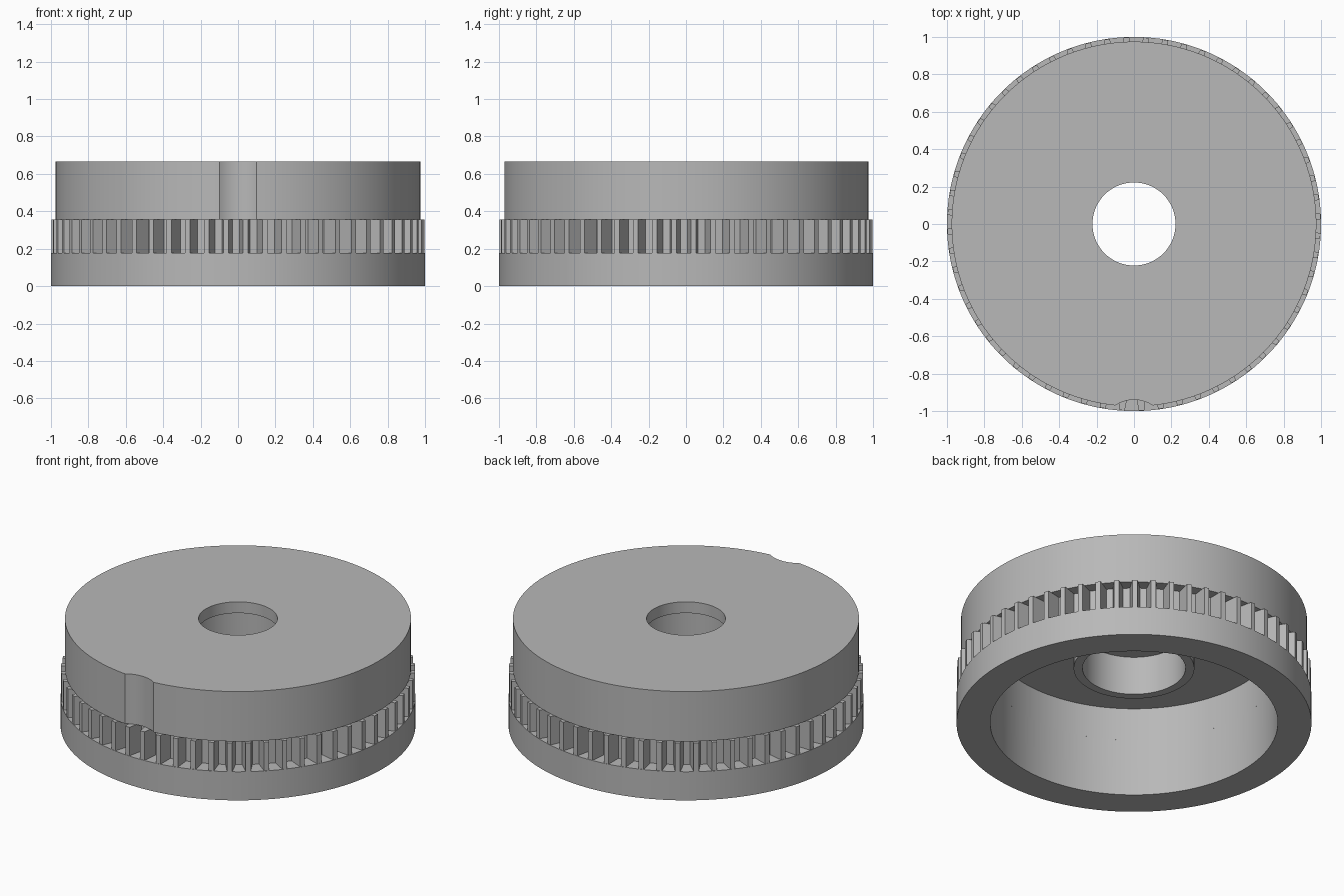
import bpy, bmesh, math

if "Cube" in bpy.data.objects:
    bpy.data.objects.remove(bpy.data.objects["Cube"])

TEETH = 60
PITCH = 2 * math.pi / TEETH
TIP_R, ROOT_R, CAP_R, WALL_R = 0.998, 0.905, 0.975, 0.81

grey = bpy.data.materials.new("plain grey")
grey.diffuse_color = (0.48, 0.48, 0.48, 1)
grey.use_nodes = True
grey.node_tree.nodes["Principled BSDF"].inputs["Base Color"].default_value = grey.diffuse_color


def lathe(name, profile, rims):
    """Sweep a closed (radius, z) profile; radius None follows the rim outline.
    rims is a list of (angle, outer radius)."""
    bm = bmesh.new()
    loops = []
    for angle, rim in rims:
        c, s = math.cos(angle), math.sin(angle)
        loops.append([bm.verts.new(((rim if r is None else r) * c,
                                    (rim if r is None else r) * s, z))
                      for r, z in profile])
    n, m = len(loops), len(profile)
    for i in range(n):
        a, b = loops[i], loops[(i + 1) % n]
        for j in range(m):
            k = (j + 1) % m
            bm.faces.new((a[j], b[j], b[k], a[k]))
    bmesh.ops.recalc_face_normals(bm, faces=bm.faces)
    mesh = bpy.data.meshes.new(name)
    bm.to_mesh(mesh)
    bm.free()
    mesh.materials.append(grey)
    obj = bpy.data.objects.new(name, mesh)
    bpy.context.collection.objects.link(obj)
    bpy.ops.object.select_all(action='DESELECT')
    obj.select_set(True)
    bpy.context.view_layer.objects.active = obj
    bpy.ops.object.shade_smooth_by_angle(angle=math.radians(25))
    return obj


def circle(radius, count=180):
    return [(2 * math.pi * i / count, radius) for i in range(count)]


# Plain band at the bottom
lathe("base_ring", [(None, 0), (None, 0.178), (WALL_R, 0.178), (WALL_R, 0)], circle(1.0))

# Toothed band: trapezoid teeth, a gap centred near the front
teeth = []
for i in range(TEETH):
    mid = -math.pi / 2 - 0.012 + i * PITCH
    teeth += [(mid - 0.038, TIP_R), (mid - 0.021, ROOT_R),
              (mid + 0.021, ROOT_R), (mid + 0.038, TIP_R)]
lathe("toothed_ring", [(None, 0.178), (None, 0.355), (WALL_R, 0.355), (WALL_R, 0.178)], teeth)

# Cap outline with a shallow round notch at the front
NOTCH_Y, NOTCH_R = 1.12, 0.18
cos_edge = (CAP_R ** 2 + NOTCH_Y ** 2 - NOTCH_R ** 2) / (2 * CAP_R * NOTCH_Y)
half = math.acos(cos_edge)
outline = []
for i in range(17):
    t = half * (i / 8 - 1)
    reach = NOTCH_R ** 2 - (NOTCH_Y * math.sin(t)) ** 2
    outline.append((t - math.pi / 2,
                    NOTCH_Y * math.cos(t) - math.sqrt(max(reach, 0))))
for i in range(1, 176):
    t = half + (2 * math.pi - 2 * half) * i / 176
    outline.append((t - math.pi / 2, CAP_R))

# Cap with its hollow underside, central hub and stepped bore
lathe("cap_and_hub", [
    (None, 0.665), (None, 0.355), (WALL_R, 0.355), (WALL_R, 0.56),
    (0.34, 0.56), (0.34, 0.355), (0.29, 0.355), (0.29, 0.595),
    (0.222, 0.595), (0.222, 0.665)], outline)
